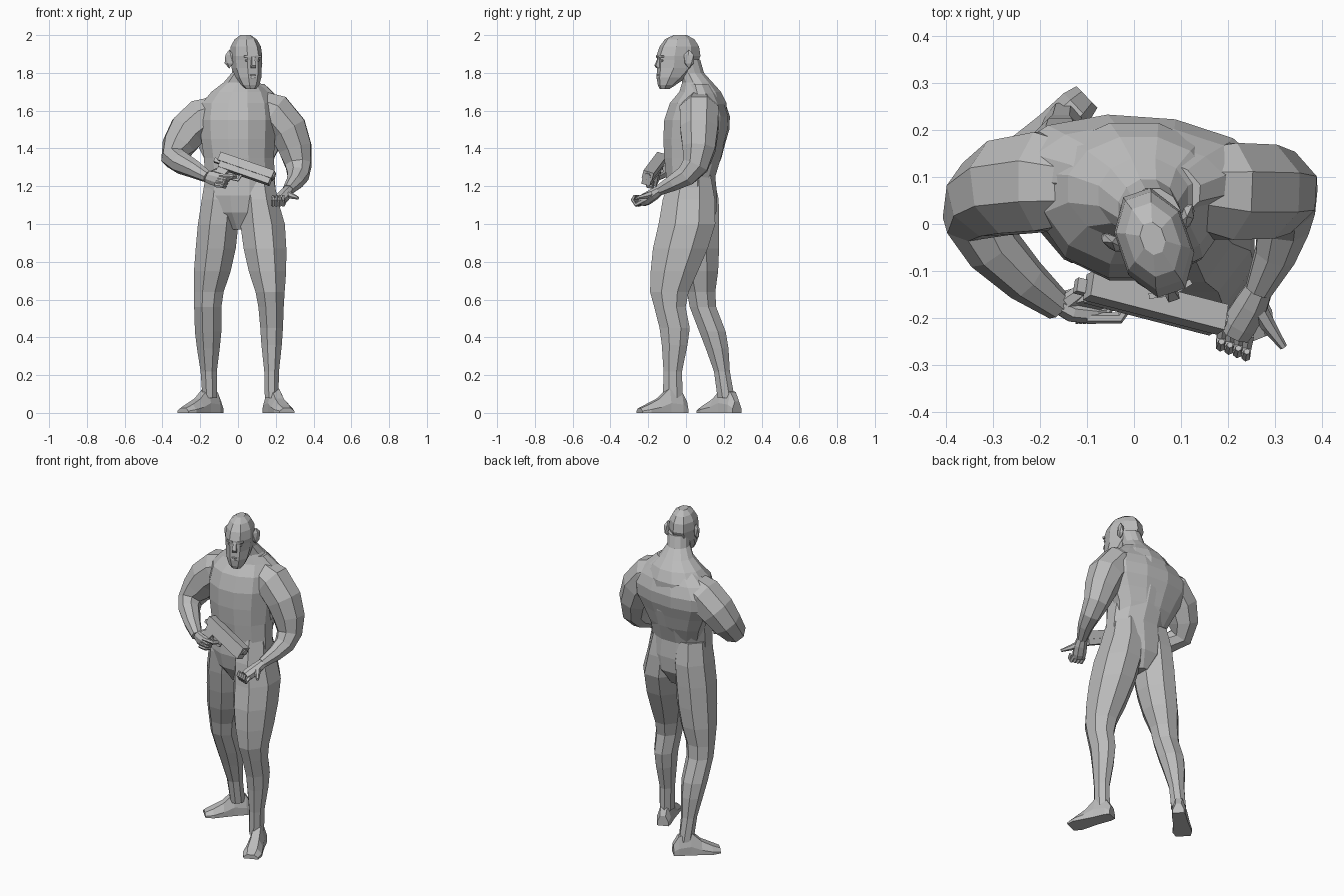
import bpy
import bmesh
from math import sin, cos, pi, radians
from mathutils import Matrix, Vector

if "Cube" in bpy.data.objects:
    bpy.data.objects.remove(bpy.data.objects["Cube"], do_unlink=True)

GREY = (0.5, 0.5, 0.5, 1.0)
material = bpy.data.materials.new("plain grey")
material.use_nodes = True
material.diffuse_color = GREY
material.node_tree.nodes["Principled BSDF"].inputs["Base Color"].default_value = GREY

WORLD = Matrix.Identity(4)


def finish(name, bm, frame):
    """Turn a bmesh into a flat shaded object placed by a frame matrix."""
    bmesh.ops.transform(bm, matrix=frame, verts=bm.verts)
    bmesh.ops.recalc_face_normals(bm, faces=bm.faces)
    mesh = bpy.data.meshes.new(name)
    bm.to_mesh(mesh)
    bm.free()
    mesh.materials.append(material)
    obj = bpy.data.objects.new(name, mesh)
    bpy.context.collection.objects.link(obj)
    return obj


def skin(name, sections, frame=WORLD):
    """Bridge equal-length point loops and cap both ends."""
    bm = bmesh.new()
    loops = [[bm.verts.new(p) for p in section] for section in sections]
    for low, high in zip(loops, loops[1:]):
        for i in range(len(low)):
            j = (i + 1) % len(low)
            bm.faces.new((low[i], low[j], high[j], high[i]))
    bm.faces.new(loops[0])
    bm.faces.new(loops[-1])
    return finish(name, bm, frame)


def ring(centre, u, v, sides):
    """Points of a polygon whose flats touch the given half axes."""
    grow = 1 / cos(pi / sides)
    angles = [2 * pi * (i + 0.5) / sides for i in range(sides)]
    return [centre + (u * cos(a) + v * sin(a)) * grow for a in angles]


def stack(name, rings, sides=8, frame=WORLD):
    """Level rings given as x, y, z, half width, half depth."""
    sections = [ring(Vector((x, y, z)), Vector((w, 0, 0)), Vector((0, d, 0)), sides)
                for x, y, z, w, d in rings]
    return skin(name, sections, frame)


def limb(name, path, side, sides=8, flat=1.0, frame=WORLD):
    """Rings of x, y, z, radius that turn to follow the path."""
    points = [Vector(p[:3]) for p in path]
    u = Vector(side)
    sections = []
    for i, p in enumerate(points):
        along = (points[min(i + 1, len(points) - 1)] - points[max(i - 1, 0)]).normalized()
        u = (u - along * u.dot(along)).normalized()
        radius = path[i][3]
        sections.append(ring(p, u * radius, along.cross(u) * radius * flat, sides))
    return skin(name, sections, frame)


def box(name, centre, size, frame, tilt=0, axis="Y"):
    bm = bmesh.new()
    shape = Matrix.Translation(centre) @ Matrix.Rotation(radians(tilt), 4, axis)
    bmesh.ops.create_cube(bm, size=1, matrix=shape @ Matrix.Diagonal((*size, 1)))
    return finish(name, bm, frame)


def blob(name, centre, size, frame, tilt=0):
    bm = bmesh.new()
    shape = Matrix.Translation(centre) @ Matrix.Rotation(radians(tilt), 4, "Z")
    bmesh.ops.create_icosphere(bm, subdivisions=1, radius=1,
                               matrix=shape @ Matrix.Diagonal((*size, 1)))
    return finish(name, bm, frame)


# Torso and neck, with the broad back and shoulder blades
stack("torso", [
    (.01, .03, .97, .05, .08), (.01, .03, 1.06, .16, .13), (.01, .025, 1.15, .19, .14),
    (.01, .025, 1.25, .185, .13), (.005, .035, 1.35, .185, .15), (0, .045, 1.45, .195, .165),
    (0, .05, 1.55, .2, .165), (0, .065, 1.64, .19, .15), (.01, .075, 1.7, .15, .11),
    (.02, .06, 1.75, .095, .08), (.03, .03, 1.8, .063, .065), (.04, .01, 1.87, .06, .065),
], sides=12)
stack("upper_back", [
    (.01, .06, 1.24, .15, .08), (0, .09, 1.35, .185, .095), (0, .1, 1.43, .225, .105),
    (0, .11, 1.5, .265, .115), (0, .11, 1.57, .27, .118), (.01, .105, 1.635, .23, .102),
    (.02, .095, 1.69, .165, .08), (.025, .075, 1.74, .11, .065),
], sides=12, frame=Matrix.Rotation(radians(-4), 4, "Z"))

# Legs
stack("left_leg", [
    (.095, .025, 1.26, .09, .105), (.11, .015, 1.13, .1, .138), (.13, .005, 1, .118, .15),
    (.143, -.03, .87, .113, .145), (.156, -.062, .75, .099, .125), (.17, -.088, .64, .077, .102),
    (.175, -.085, .56, .067, .083), (.178, -.06, .45, .06, .08), (.178, -.06, .36, .054, .068),
    (.178, -.07, .22, .039, .049), (.178, -.07, .08, .036, .052),
])
stack("right_leg", [
    (-.08, .04, 1.26, .09, .105), (-.09, .045, 1.13, .102, .128), (-.105, .05, 1, .107, .125),
    (-.118, .06, .87, .106, .115), (-.136, .07, .75, .097, .1), (-.155, .08, .64, .079, .075),
    (-.16, .09, .56, .072, .07), (-.158, .14, .43, .07, .07), (-.157, .165, .34, .06, .06),
    (-.155, .19, .22, .043, .042), (-.15, .212, .08, .038, .045),
])

# Feet, from heel to toe
for name, heel, yaw in (("left_foot", (.16, 0, 0), 22), ("right_foot", (-.1, .27, 0), -46)):
    stations = [(0, .032, .06), (.03, .04, .11), (.1, .042, .13),
                (.16, .048, .075), (.22, .055, .045), (.266, .042, .025)]
    frame = Matrix.Translation(heel) @ Matrix.Rotation(radians(yaw), 4, "Z")
    skin(name, [[Vector((w * a, -d, h * b)) for a, b in
                 ((-1, 0), (-1, .4), (-.5, 1), (.5, 1), (1, .4), (1, 0))]
                for d, w, h in stations], frame)

# Arms
limb("right_arm", [
    (-.06, .08, 1.62, .07), (-.19, .09, 1.56, .105), (-.268, .078, 1.49, .1),
    (-.315, .053, 1.415, .085), (-.338, .01, 1.35, .065), (-.3, -.05, 1.325, .057),
    (-.23, -.12, 1.29, .045), (-.16, -.175, 1.25, .03),
], side=(0, 1, 0))
limb("left_arm", [
    (.06, .08, 1.65, .07), (.19, .07, 1.59, .103), (.265, .07, 1.5, .1),
    (.303, .068, 1.4, .087), (.32, .05, 1.31, .068), (.318, 0, 1.255, .055),
    (.3, -.065, 1.22, .043), (.265, -.14, 1.18, .028),
], side=(0, 1, 0))

# Head, turned to its left
head = Matrix.Translation((.043, -.04, 0)) @ Matrix.Rotation(radians(19), 4, "Z")
stack("head", [
    (0, -.077, 1.715, .026, .024), (0, -.066, 1.735, .044, .043), (0, -.04, 1.775, .061, .074),
    (0, -.008, 1.825, .07, .102), (0, -.003, 1.868, .073, .106), (0, 0, 1.89, .074, .113),
    (0, .005, 1.94, .07, .1), (0, .007, 1.977, .052, .076), (0, .01, 2, .024, .034),
], frame=head)
stack("nose", [
    (0, -.104, 1.885, .007, .008), (0, -.112, 1.84, .012, .018), (0, -.107, 1.825, .014, .014),
], sides=4, frame=head)
for side, s in (("left", 1), ("right", -1)):
    blob(side + "_ear", (.084 * s, .03, 1.873), (.016, .032, .05), head, tilt=-35 * s)
    blob(side + "_eye", (.03 * s, -.103, 1.866), (.014, .008, .007), head)
    box(side + "_brow", (.03 * s, -.107, 1.887), (.036, .012, .01), head, 12 * s, "Z")
for name, z in (("upper_lip", 1.787), ("lower_lip", 1.774)):
    blob(name, (0, -.109, z), (.024, .009, .007), head)

# Pistol, with its barrel along the frame's x axis
aim = Vector((.29, -.075, -.1)).normalized()
across = Vector((.3, .25, .93)).cross(aim).normalized()
pistol = Matrix((aim, across, aim.cross(across))).transposed().to_4x4()
pistol.translation = (.04, -.17, 1.29)
box("slide", (0, 0, .016), (.31, .057, .046), pistol)
box("frame", (.005, 0, -.022), (.29, .048, .034), pistol)
box("rear_tang", (-.155, 0, -.008), (.04, .03, .022), pistol)
box("grip", (-.12, 0, -.075), (.055, .036, .11), pistol, 16)
limb("muzzle", [(.14, 0, .014, .016), (.162, 0, .014, .016)], (0, 1, 0), frame=pistol)
limb("trigger_guard", [
    (-.01, 0, -.035, .006), (-.015, 0, -.07, .006), (-.07, 0, -.075, .006), (-.09, 0, -.06, .006),
], (0, 1, 0), sides=4, frame=pistol)

# Right hand wrapped around the grip
limb("right_palm", [
    (-.175, -.165, 1.255, .028), (-.135, -.185, 1.243, .036), (-.085, -.19, 1.23, .034),
    (-.062, -.185, 1.225, .022),
], side=(0, 0, 1), flat=.6)
for i in range(4):
    drop = Vector((-.008, 0, -.017)) * i
    reach = .03 if i == 0 else 0
    curl = [Vector(p) + drop for p in ((-.1, -.2, 1.257), (-.06 + reach, -.2, 1.252),
                                       (-.045 + reach, -.175, 1.25))]
    limb("right_finger_" + str(i + 1), [(*p, .0105) for p in curl], (0, 0, 1), sides=6)
limb("right_thumb", [
    (-.14, -.165, 1.265, .016), (-.1, -.135, 1.285, .014), (-.055, -.128, 1.28, .009),
], side=(0, 0, 1), sides=6)

# Left hand, cupped below the muzzle
limb("left_palm", [
    (.27, -.13, 1.185, .027), (.25, -.17, 1.158, .035), (.226, -.21, 1.132, .037),
    (.214, -.232, 1.12, .033),
], side=(.9, -.4, 0), flat=.85)
for i in range(4):
    base = Vector((.19, -.215, 1.12)) + Vector((.018, -.007, 0)) * i
    bends = [Vector((0, 0, 0)), Vector((-.005, -.03, -.018)), Vector((-.006, -.046, .008)),
             Vector((-.004, -.035, .032))]
    limb("left_finger_" + str(i + 1),
         [(*(base + bend), r) for bend, r in zip(bends, (.011, .01, .009, .006))],
         (1, 0, 0), sides=6)
limb("left_thumb", [
    (.255, -.165, 1.165, .017), (.285, -.215, 1.148, .014), (.318, -.262, 1.137, .007),
], side=(0, 0, 1), sides=6)
